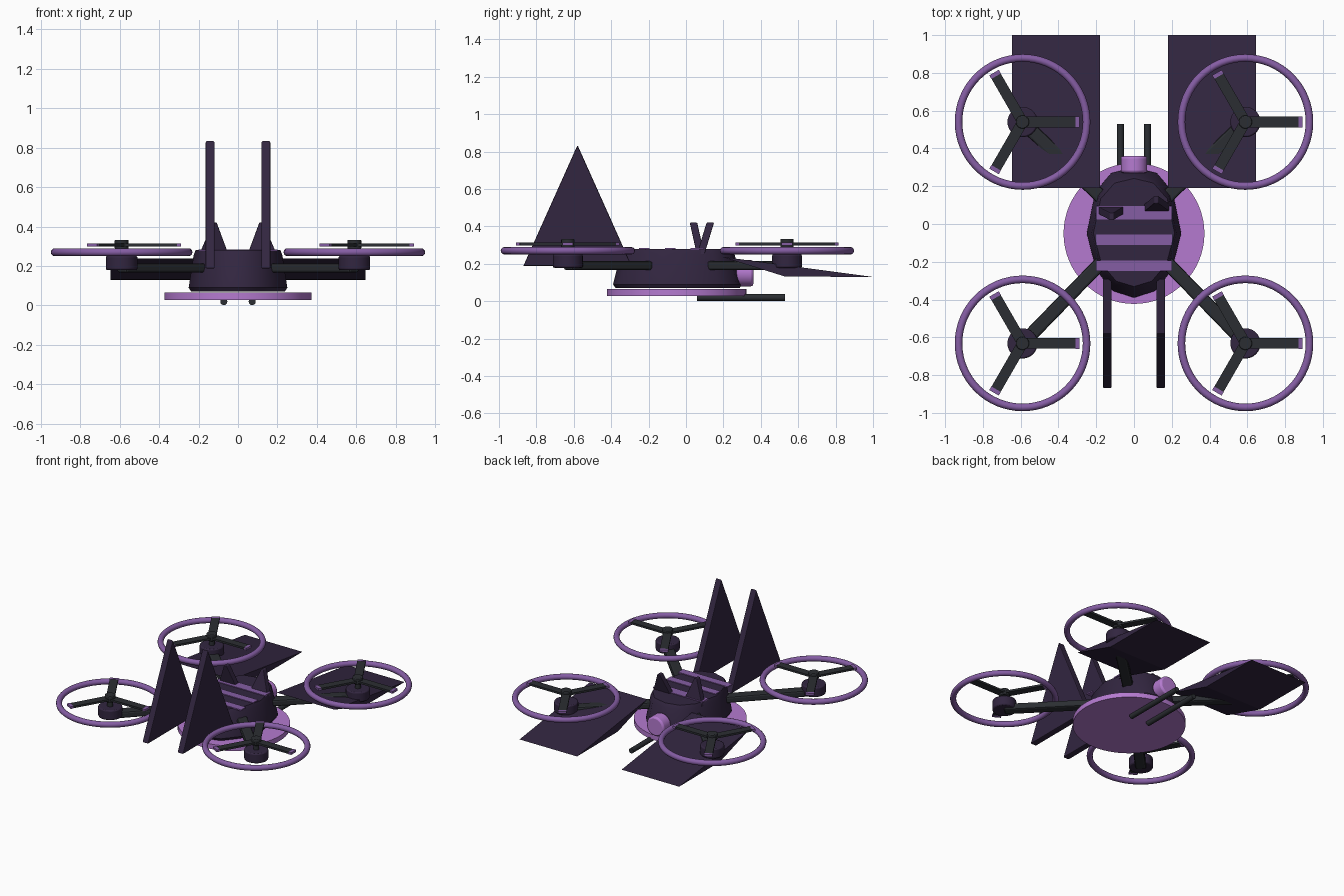
import bpy, bmesh, math
from mathutils import Vector, Matrix

if "Cube" in bpy.data.objects:
    bpy.data.objects.remove(bpy.data.objects["Cube"])


def material(name, color):
    m = bpy.data.materials.new(name)
    m.diffuse_color = (*color, 1)
    m.use_nodes = True
    m.node_tree.nodes["Principled BSDF"].inputs["Base Color"].default_value = m.diffuse_color
    return m


DARK = material("dark_purple", (0.032, 0.019, 0.051))
MID = material("mid_purple", (0.235, 0.110, 0.370))
BRIGHT = material("bright_purple", (0.460, 0.195, 0.630))
GREY = material("charcoal", (0.024, 0.027, 0.032))


def finish(ob, name, mat, bevel=0, smooth=False):
    ob.name = name
    ob.data.materials.append(mat)
    if bevel:
        b = ob.modifiers.new("bevel", 'BEVEL')
        b.width, b.segments = bevel, 2
    if smooth:
        bpy.ops.object.select_all(action='DESELECT')
        ob.select_set(True)
        bpy.context.view_layer.objects.active = ob
        bpy.ops.object.shade_smooth_by_angle(angle=math.radians(35))
    return ob


def loft(name, rings, mat, **kw):
    """Join closed rings of equal length and cap both ends."""
    bm = bmesh.new()
    vs = [[bm.verts.new(p) for p in ring] for ring in rings]
    n = len(vs[0])
    for a, b in zip(vs, vs[1:]):
        for i in range(n):
            j = (i + 1) % n
            bm.faces.new((a[i], a[j], b[j], b[i]))
    bm.faces.new(vs[0])
    bm.faces.new(vs[-1])
    bmesh.ops.recalc_face_normals(bm, faces=bm.faces)
    me = bpy.data.meshes.new(name)
    bm.to_mesh(me)
    bm.free()
    ob = bpy.data.objects.new(name, me)
    bpy.context.collection.objects.link(ob)
    return finish(ob, name, mat, **kw)


def side_prism(name, profile, x0, x1, mat, **kw):
    """Extrude a (y, z) profile between two x positions."""
    return loft(name, [[(x, y, z) for y, z in profile] for x in (x0, x1)], mat, **kw)


def box(name, loc, size, mat, angle=0, bevel=0):
    bpy.ops.mesh.primitive_cube_add(size=1)
    ob = bpy.context.object
    ob.data.transform(Matrix.Diagonal((*size, 1)))
    ob.location, ob.rotation_euler.z = loc, angle
    return finish(ob, name, mat, bevel)


def cylinder(name, loc, r, depth, mat, along_y=False, bevel=0, verts=32):
    bpy.ops.mesh.primitive_cylinder_add(vertices=verts, radius=r, depth=depth, location=loc)
    ob = bpy.context.object
    if along_y:
        ob.rotation_euler.x = math.pi / 2
    return finish(ob, name, mat, bevel, smooth=True)


# Body: tapered shell over an elongated outline
half = [(0, -.39), (.11, -.355), (.2, -.245), (.25, -.05), (.205, .17), (.12, .27), (0, .3)]
outline = half + [(-x, y) for x, y in half[-2:0:-1]]
body_rings = []
for z, sx, sy in [(.07, .95, .96), (.09, 1, 1), (.255, .9, .88), (.28, .86, .83)]:
    body_rings.append([(x * sx, -.045 + (y + .045) * sy, z) for x, y in outline])
loft("body", body_rings, DARK, smooth=True)

# Stripes across the top
for y, w in [(.06, .07), (-.083, .056), (-.222, .056)]:
    box("body_stripe", (0, y, .2805), (.4, w, .009), MID)

# Base disc, tail lamp
cylinder("base_disc", (0, -.05, .047), .373, .036, BRIGHT, verts=64)
cylinder("tail_lamp", (0, .315, .15), .07, .09, BRIGHT, along_y=True, bevel=.012)

for s in (-1, 1):
    # Rods under the tail
    cylinder("tail_rod", (s * .072, .295, .02), .018, .47, GREY, along_y=True, verts=16)
    # Tall triangular front fins
    side_prism("front_fin", [(-.87, .188), (-.58, .835), (-.29, .188)],
               s * .118, s * .165, DARK, bevel=.006)
    # Wedge-shaped rear wings
    side_prism("rear_wing", [(.19, .238), (1.0, .13), (.53, .132)],
               s * .18, s * .645, DARK)
    # Ears, leaning opposite ways
    tip = .085 + s * .045
    ear = [[(s * x, y + d, z) for x, y, z in
            ((.045, .078, .25), (.20, .078, .25), (.128, tip, .42), (.108, tip, .42))]
           for d in (-.02, .02)]
    loft("ear", ear, DARK, bevel=.004)


def rotor(x, y, root):
    # Arm from the body to the motor
    a, b = Vector(root), Vector((x, y))
    d = b - a
    mid = (a + b) / 2
    box("arm", (mid.x, mid.y, .19), (d.length, .072, .048), GREY,
        math.atan2(d.y, d.x), bevel=.012)
    # Motor, shaft and hub
    cylinder("motor", (x, y, .215), .08, .072, DARK, bevel=.008)
    cylinder("rotor_shaft", (x, y, .275), .02, .08, GREY, verts=16)
    cylinder("rotor_hub", (x, y, .31), .035, .046, GREY, bevel=.005)
    # Three blades with coloured tips
    for k in range(3):
        t = k * math.tau / 3
        c, s = math.cos(t), math.sin(t)
        box("blade", (x + c * .145, y + s * .145, .306), (.27, .056, .014), GREY, t)
        box("blade_tip", (x + c * .291, y + s * .291, .306), (.022, .058, .016), MID, t)
    # Guard ring
    bpy.ops.mesh.primitive_torus_add(location=(x, y, .27), major_radius=.339,
                                     minor_radius=.02, major_segments=64, minor_segments=12)
    finish(bpy.context.object, "guard_ring", MID, smooth=True)


for s in (-1, 1):
    rotor(s * .59, -.632, (s * .17, -.20))
    rotor(s * .59, .54, (s * .15, .12))
